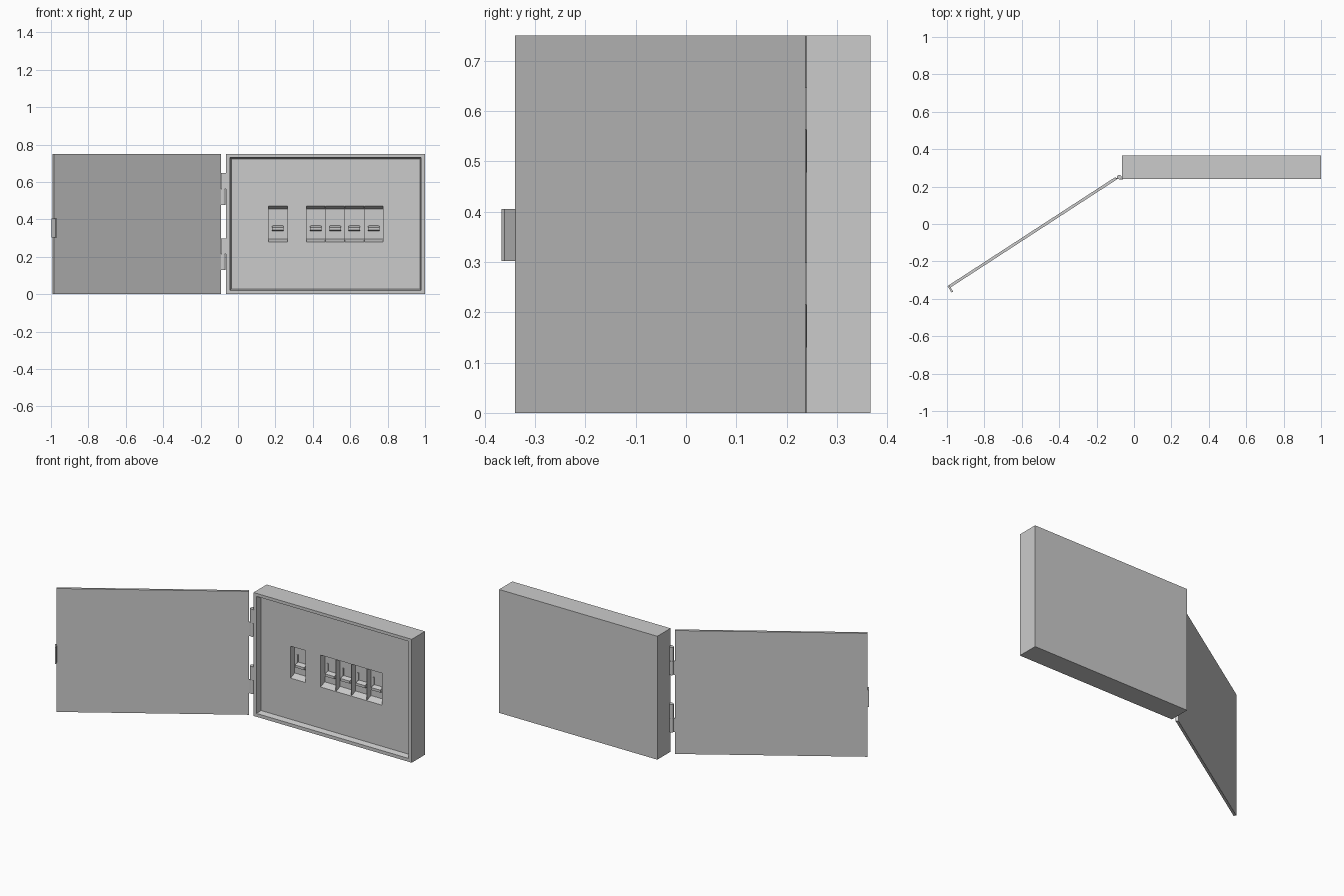
import bpy, bmesh, math
from mathutils import Vector, Matrix

if "Cube" in bpy.data.objects:
    bpy.data.objects.remove(bpy.data.objects["Cube"])

def make(name, bm, hide=False):
    bmesh.ops.recalc_face_normals(bm, faces=bm.faces)
    me = bpy.data.meshes.new(name)
    bm.to_mesh(me)
    bm.free()
    ob = bpy.data.objects.new(name, me)
    bpy.context.collection.objects.link(ob)
    if hide:
        ob.hide_render = True
        ob.hide_set(True)
    return ob

def loft(bm, a, b):
    """Closed solid between two matching point loops."""
    va, vb = [bm.verts.new(p) for p in a], [bm.verts.new(p) for p in b]
    bm.faces.new(va)
    bm.faces.new(vb[::-1])
    n = len(a)
    for i in range(n):
        j = (i + 1) % n
        bm.faces.new((va[i], vb[i], vb[j], va[j]))

def add_box(bm, x0, x1, y0, y1, z0, z1):
    ring = lambda z: [(x0, y0, z), (x1, y0, z), (x1, y1, z), (x0, y1, z)]
    loft(bm, ring(z0), ring(z1))

def box(name, *dims):
    bm = bmesh.new()
    add_box(bm, *dims)
    return make(name, bm)

def cut(ob, cutter):
    m = ob.modifiers.new("cut", 'BOOLEAN')
    m.operation, m.solver, m.object = 'DIFFERENCE', 'EXACT', cutter

FRONT, PANEL, DEEP = 0.24, 0.272, 0.312

# Cabinet with a shallow tapered recess
cabinet = box("cabinet", -0.064, 1.0, FRONT, 0.367, 0, 0.75)
bm = bmesh.new()
def rect(y, d):
    return [(-0.044 + d, y, 0.02 + d), (0.98 - d, y, 0.02 + d),
            (0.98 - d, y, 0.732 - d), (-0.044 + d, y, 0.732 - d)]
loft(bm, rect(FRONT - 0.01, -0.002), rect(PANEL, 0.008))
cut(cabinet, make("recess_cutter", bm, True))

# Breaker windows with sloped top and bottom
lefts = [0.163] + [0.365 + 0.1035 * i for i in range(4)]
W = 0.101
profile = [(PANEL - 0.015, 0.278), (PANEL, 0.278), (DEEP, 0.294),
           (DEEP, 0.457), (PANEL, 0.472), (PANEL - 0.015, 0.472)]
bm = bmesh.new()
for x in lefts:
    loft(bm, [(x, y, z) for y, z in profile], [(x + W, y, z) for y, z in profile])
cut(cabinet, make("window_cutter", bm, True))

# Breaker switches: two side cheeks and a lever between
for i, x in enumerate(lefts):
    c = x + W / 2
    bm = bmesh.new()
    for s in (-1, 1):
        add_box(bm, c + s * 0.03 - 0.004, c + s * 0.03 + 0.004,
                DEEP - 0.006, DEEP + 0.004, 0.345, 0.412)
    lever = [(DEEP + 0.004, 0.338), (DEEP - 0.026, 0.343),
             (DEEP - 0.026, 0.358), (DEEP + 0.004, 0.368)]
    loft(bm, [(c - 0.031, y, z) for y, z in lever], [(c + 0.031, y, z) for y, z in lever])
    make(f"breaker_switch_{i + 1}", bm)

# Door and latch, built along local x then swung open
swing = Matrix.Translation((-0.092, 0.238, 0)) @ Matrix.Rotation(math.radians(213), 4, 'Z')
box("door", 0, 1.062, -0.015, 0, 0, 0.75).matrix_world = swing
box("latch", 1.06, 1.07, -0.015, 0.026, 0.302, 0.405).matrix_world = swing

# Hinges: two stacked knuckles, each with a leaf
HX, HY, R = -0.079, 0.251, 0.012
for name, z0 in (("lower_hinge", 0.13), ("upper_hinge", 0.478)):
    for k in range(2):
        a, b = z0 + 0.085 * k, z0 + 0.085 * (k + 1) - 0.001
        bm = bmesh.new()
        ring = lambda z: [(HX + R * math.cos(t * math.pi / 8), HY + R * math.sin(t * math.pi / 8), z)
                          for t in range(16)]
        loft(bm, ring(a), ring(b))
        if k:
            add_box(bm, HX, -0.06, FRONT - 0.003, FRONT + 0.003, a, b)
        else:
            add_box(bm, -0.102, HX, 0.241, 0.247, a, b)
        ob = make(f"{name}_{'frame' if k else 'door'}_knuckle", bm)
        bpy.context.view_layer.objects.active = ob
        ob.select_set(True)
        bpy.ops.object.shade_smooth_by_angle(angle=math.radians(30))
        ob.select_set(False)
